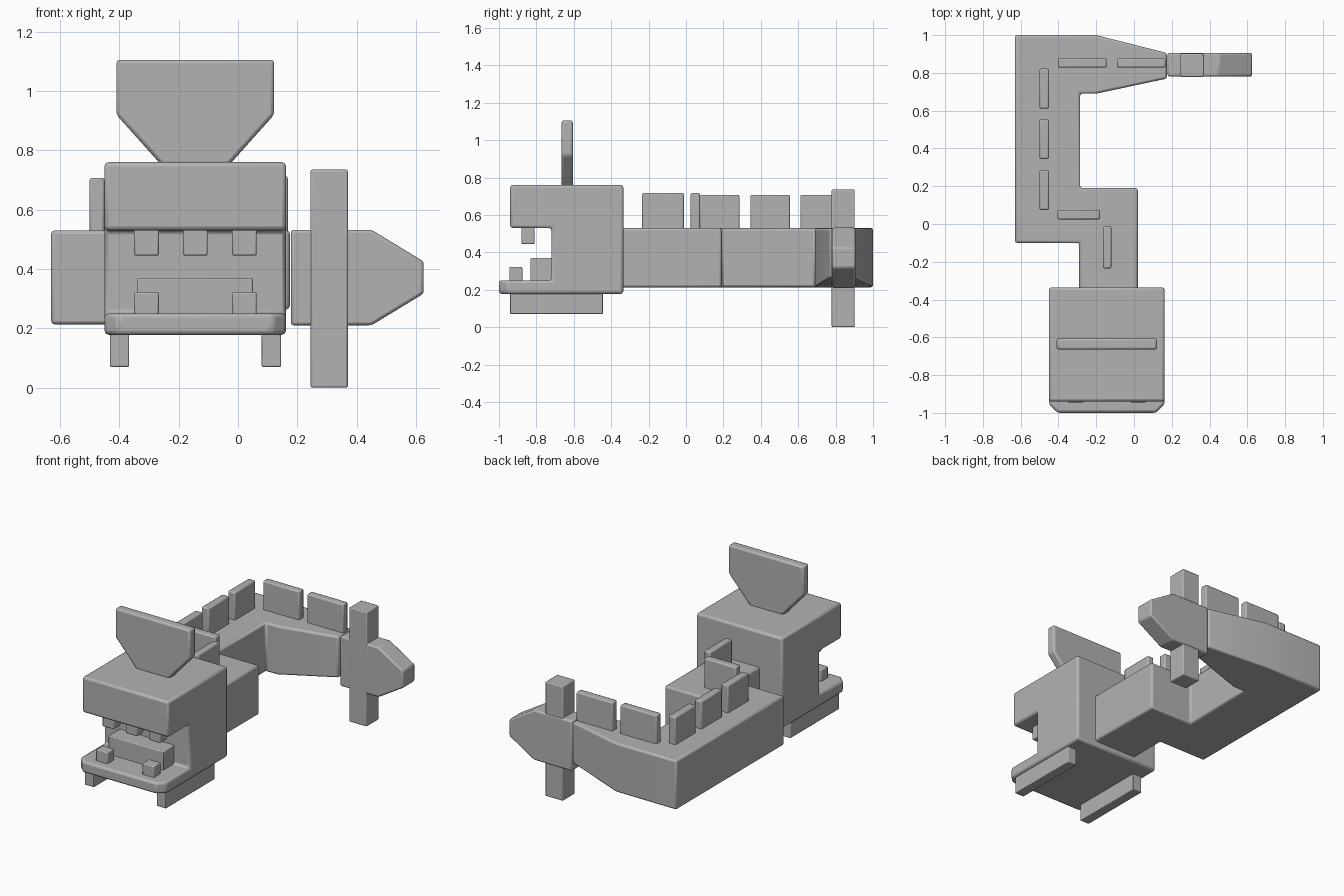
import bpy, bmesh, math
from mathutils import Vector

if "Cube" in bpy.data.objects:
    bpy.data.objects.remove(bpy.data.objects["Cube"])

grey = bpy.data.materials.new("plain grey")
grey.diffuse_color = (0.45, 0.45, 0.45, 1)
grey.use_nodes = True
grey.node_tree.nodes["Principled BSDF"].inputs["Base Color"].default_value = grey.diffuse_color


def finish(name, bm, bevel):
    bmesh.ops.recalc_face_normals(bm, faces=bm.faces)
    mesh = bpy.data.meshes.new(name)
    bm.to_mesh(mesh)
    bm.free()
    mesh.materials.append(grey)
    ob = bpy.data.objects.new(name, mesh)
    bpy.context.collection.objects.link(ob)
    if bevel:
        mod = ob.modifiers.new("soft edges", 'BEVEL')
        mod.width = bevel
        mod.segments = 2
        mod.limit_method = 'ANGLE'
        mod.angle_limit = math.radians(25)
    bpy.ops.object.select_all(action='DESELECT')
    ob.select_set(True)
    bpy.context.view_layer.objects.active = ob
    bpy.ops.object.shade_smooth_by_angle(angle=math.radians(30))
    return ob


def prism(points, axis, lo, hi):
    """Extrude a 2D outline along the given axis."""
    def place(p, d):
        c = list(p)
        c.insert(axis, d)
        return Vector(c)
    bm = bmesh.new()
    face = bm.faces.new([bm.verts.new(place(p, lo)) for p in points])
    out = bmesh.ops.extrude_face_region(bm, geom=[face])
    move = place((0, 0), hi - lo)
    bmesh.ops.translate(bm, vec=move, verts=[g for g in out["geom"] if isinstance(g, bmesh.types.BMVert)])
    return bm


def box(name, x, y, z, bevel=0.006):
    pts = [(x[0], y[0]), (x[1], y[0]), (x[1], y[1]), (x[0], y[1])]
    return finish(name, prism(pts, 2, *z), bevel)


# Head with open mouth: side profile, with chamfered lower jaw corners
head = prism([(-0.94, 0.76), (-0.335, 0.76), (-0.335, 0.178), (-1.0, 0.178),
              (-1.0, 0.25), (-0.72, 0.25), (-0.72, 0.53), (-0.94, 0.53)], 0, -0.45, 0.162)
corners = [e for e in head.edges
           if all(v.co.y < -0.99 for v in e.verts) and abs(e.verts[0].co.z - e.verts[1].co.z) > 0.01]
bmesh.ops.bevel(head, geom=corners, offset=0.045, segments=1, affect='EDGES', profile=0.5)
finish("head", head, 0.014)

# Crest plate on the head
finish("head_crest", prism([(-0.41, 1.105), (0.122, 1.105), (0.122, 0.92), (-0.03, 0.75),
                            (-0.258, 0.75), (-0.41, 0.92)], 1, -0.665, -0.605), 0.012)

# Teeth, tongue and the two runners under the head
for i, x in enumerate((-0.35, -0.185, -0.02)):
    box(f"upper_tooth_{i}", (x, x + 0.083), (-0.88, -0.81), (0.445, 0.54))
    if i != 1:
        box(f"lower_tooth_{i}", (x, x + 0.083), (-0.945, -0.875), (0.24, 0.322))
box("tongue", (-0.34, 0.05), (-0.832, -0.71), (0.24, 0.37))
for side, x in (("left", -0.432), ("right", 0.08)):
    box(f"{side}_runner", (x, x + 0.065), (-0.94, -0.445), (0.07, 0.19), 0.004)

# Winding body, narrowing and rising underneath at the tail end
body = prism([(0.02, -0.35), (0.02, 0.19), (-0.285, 0.19), (-0.285, 0.69), (-0.2, 0.69),
              (0.175, 0.77), (0.175, 0.905), (-0.2, 1.0), (-0.63, 1.0), (-0.63, -0.1),
              (-0.29, -0.1), (-0.29, -0.35)], 2, 0.213, 0.53)
for v in body.verts:
    if v.co.x > 0.1 and v.co.z < 0.3:
        v.co.z = 0.265
finish("body", body, 0.012)

# Back plates following the body: (x range, y range, top)
plates = [((-0.165, -0.12), (-0.235, -0.012), 0.717), ((-0.405, -0.18), (0.025, 0.075), 0.717)]
plates += [((-0.5, -0.45), (y, y + 0.211), 0.707) for y in (0.075, 0.345, 0.611)]
plates += [((x, x + 0.258), (0.828, 0.876), 0.713) for x in (-0.403, -0.09)]
for i, (x, y, top) in enumerate(plates):
    box(f"back_plate_{i}", x, y, (0.5, top), 0.008)

# Tail tip and its crossbar
finish("tail_tip", prism([(0.178, 0.532), (0.45, 0.532), (0.626, 0.425), (0.626, 0.317),
                          (0.45, 0.21), (0.178, 0.21)], 1, 0.781, 0.905), 0.01)
box("tail_crossbar", (0.245, 0.37), (0.779, 0.902), (0.0, 0.735), 0.006)
